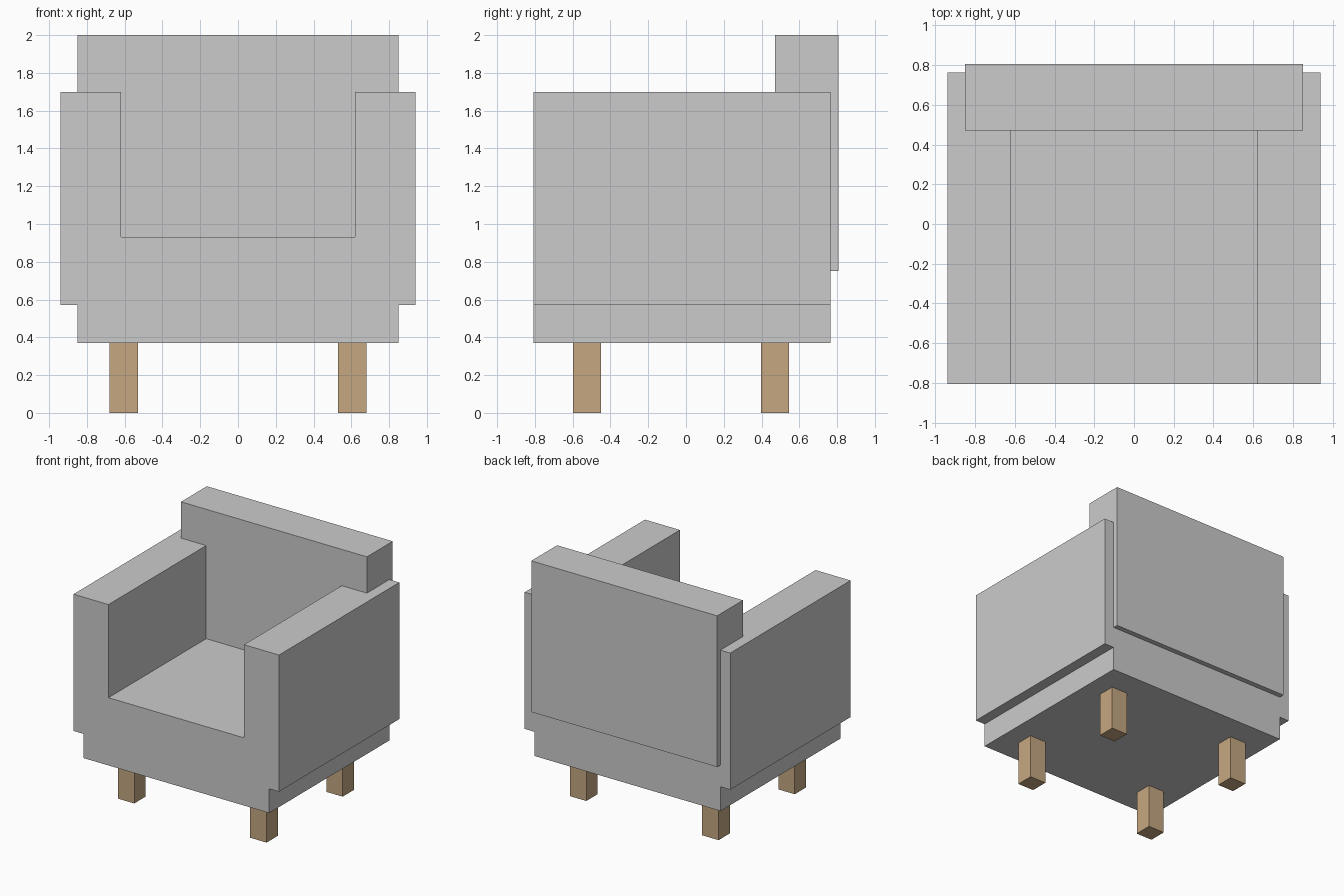
import bpy
import bmesh

if "Cube" in bpy.data.objects:
    bpy.data.objects.remove(bpy.data.objects["Cube"])


def make_object(name, bm, material=None):
    bmesh.ops.recalc_face_normals(bm, faces=bm.faces)
    mesh = bpy.data.meshes.new(name)
    bm.to_mesh(mesh)
    bm.free()
    obj = bpy.data.objects.new(name, mesh)
    bpy.context.collection.objects.link(obj)
    if material:
        mesh.materials.append(material)
    return obj


def box(name, x, y, z, material=None):
    """Box from (min, max) ranges on each axis."""
    bm = bmesh.new()
    bmesh.ops.create_cube(bm, size=1)
    for v in bm.verts:
        v.co = [r[0] if c < 0 else r[1] for c, r in zip(v.co, (x, y, z))]
    return make_object(name, bm, material)


def extrude_profile(name, profile, y0, y1):
    """Extrude an x-z outline along y."""
    bm = bmesh.new()
    face = bm.faces.new([bm.verts.new((x, y0, z)) for x, z in profile])
    result = bmesh.ops.extrude_face_region(bm, geom=[face], use_keep_orig=True)
    verts = [g for g in result["geom"] if isinstance(g, bmesh.types.BMVert)]
    bmesh.ops.translate(bm, verts=verts, vec=(0, y1 - y0, 0))
    return make_object(name, bm)


wood = bpy.data.materials.new("wood")
wood.diffuse_color = (0.56, 0.39, 0.22, 1)
wood.use_nodes = True
wood.node_tree.nodes["Principled BSDF"].inputs["Base Color"].default_value = wood.diffuse_color

# Seat, base and both arms share one mirrored outline
half = [(0.85, 0.37), (0.85, 0.57), (0.94, 0.57),
        (0.94, 1.70), (0.62, 1.70), (0.62, 0.93)]
outline = half + [(-x, z) for x, z in reversed(half)]
extrude_profile("seat_and_arms", outline, -0.807, 0.764)

# Backrest, set into the arms and standing proud at the rear
box("backrest", (-0.85, 0.85), (0.47, 0.807), (0.75, 2.0))

# Four square wooden legs
for row, y in (("front", (-0.598, -0.449)), ("back", (0.396, 0.545))):
    for side, x in (("left", (-0.68, -0.53)), ("right", (0.53, 0.68))):
        box(f"{row}_{side}_leg", x, y, (0, 0.37), wood)
